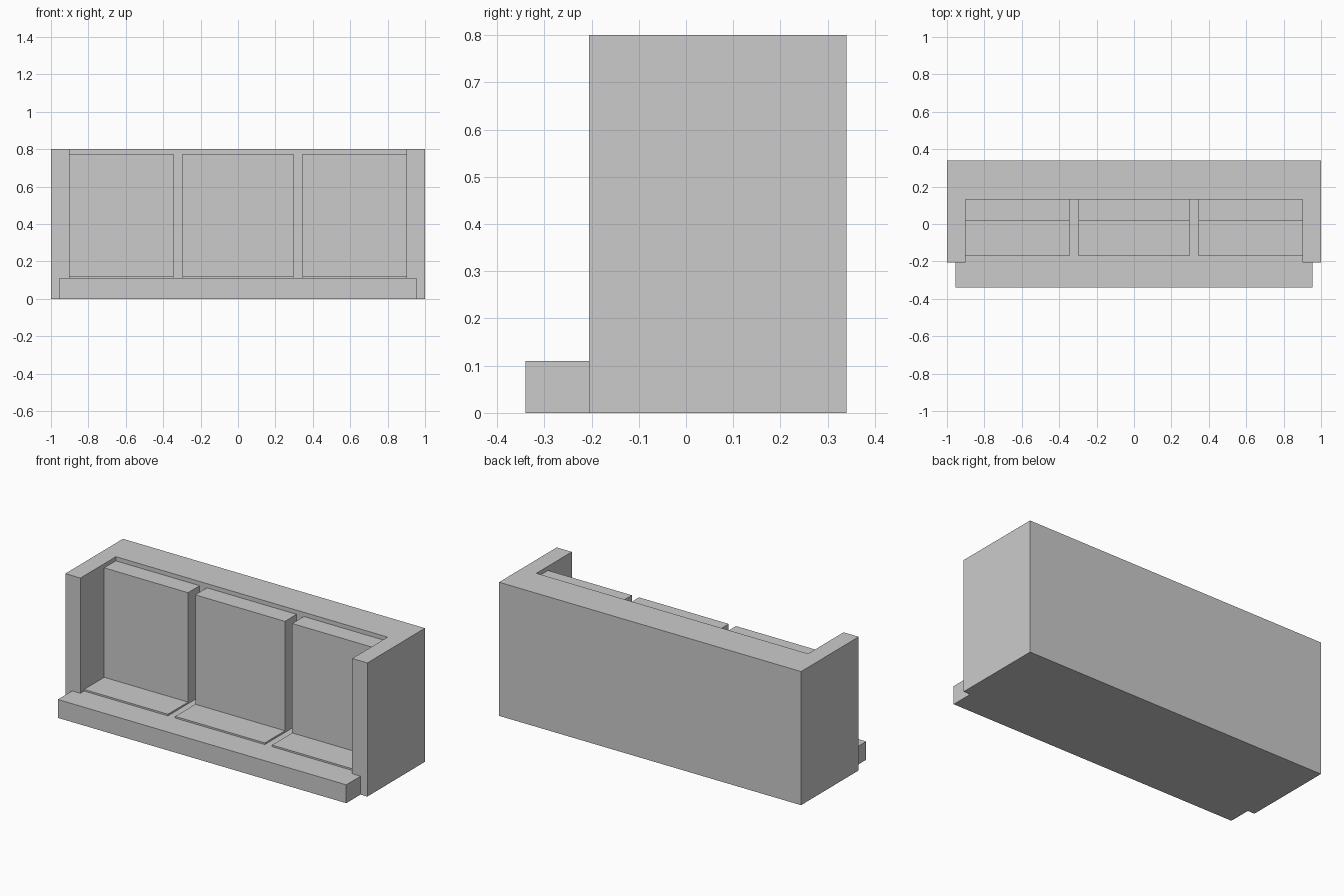
import bpy, bmesh

if "Cube" in bpy.data.objects:
    bpy.data.objects.remove(bpy.data.objects["Cube"])

ARM_IN, ARM_FRONT, BACK_FRONT = 0.90, -0.205, 0.13
Y_FRONT, Y_BACK = -0.34, 0.34


def prism(name, outline, z0, z1):
    """Extrude a flat xy outline from z0 up to z1."""
    bm = bmesh.new()
    face = bm.faces.new([bm.verts.new((x, y, z0)) for x, y in outline])
    top = bmesh.ops.extrude_face_region(bm, geom=[face])["geom"]
    verts = [v for v in top if isinstance(v, bmesh.types.BMVert)]
    bmesh.ops.translate(bm, verts=verts, vec=(0, 0, z1 - z0))
    bmesh.ops.recalc_face_normals(bm, faces=bm.faces)
    mesh = bpy.data.meshes.new(name)
    bm.to_mesh(mesh)
    bm.free()
    obj = bpy.data.objects.new(name, mesh)
    bpy.context.collection.objects.link(obj)
    return obj


def box(name, x0, x1, y0, y1, z0, z1):
    return prism(name, [(x0, y0), (x1, y0), (x1, y1), (x0, y1)], z0, z1)


def mirrored(right_half):
    """Complete an outline whose right half runs front to back."""
    return right_half + [(-x, y) for x, y in reversed(right_half)]


# U-shaped shell: both arms and the backrest
prism("arms_and_back", mirrored([
    (ARM_IN, BACK_FRONT), (ARM_IN, ARM_FRONT), (1, ARM_FRONT), (1, Y_BACK)]), 0, 0.80)

# Low base, wider where it projects in front of the arms
prism("base", mirrored([
    (0.955, Y_FRONT), (0.955, ARM_FRONT), (ARM_IN, ARM_FRONT), (ARM_IN, BACK_FRONT)]), 0, 0.11)

# Three seat cushions and three back cushions, separated by gaps
spans = {"left": (-ARM_IN, -0.345), "middle": (-0.297, 0.297), "right": (0.345, ARM_IN)}
for side, (x0, x1) in spans.items():
    box(f"seat_cushion_{side}", x0, x1, -0.17, BACK_FRONT, 0.11, 0.12)
    box(f"back_cushion_{side}", x0, x1, 0.02, BACK_FRONT, 0.12, 0.775)
